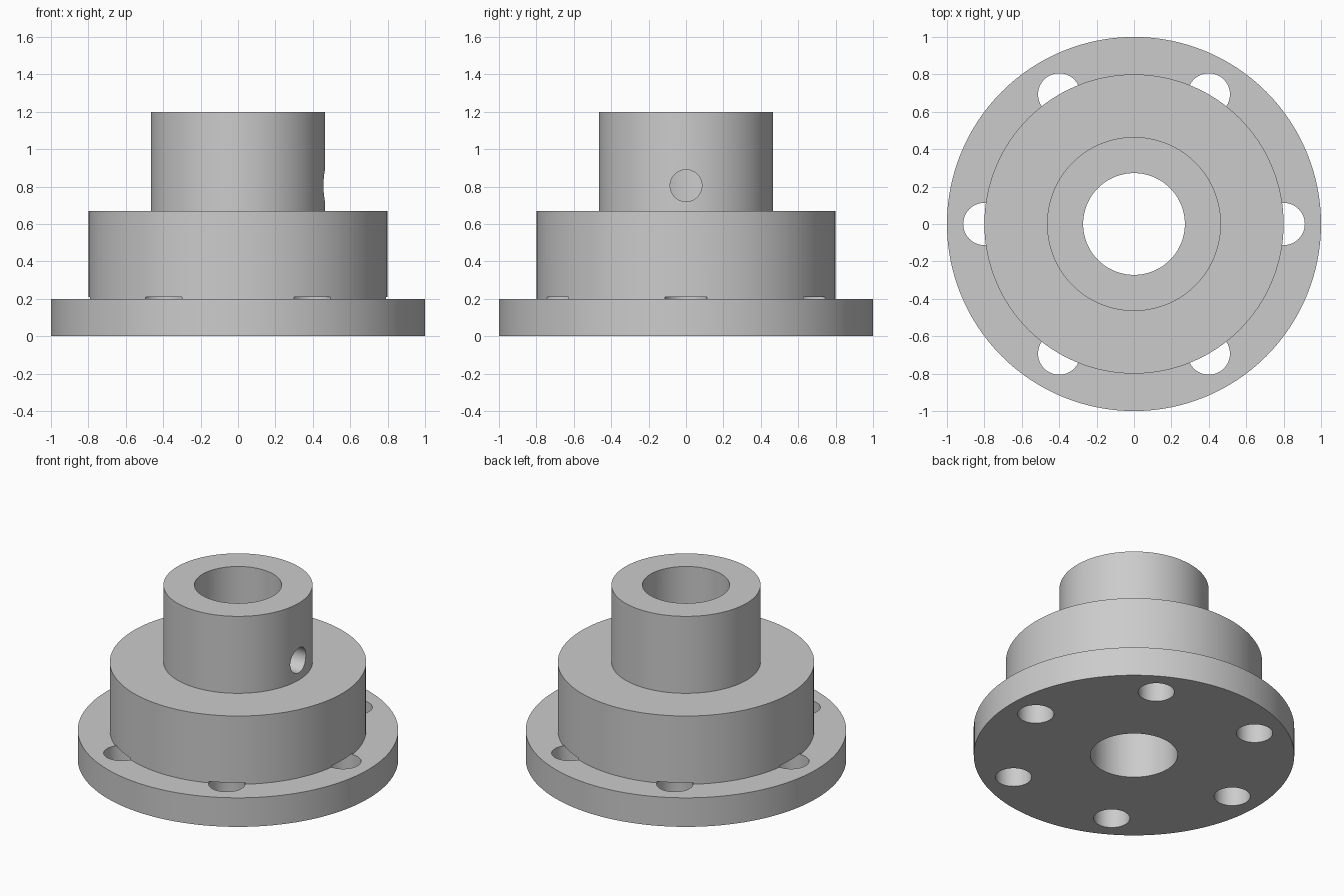
import bpy, bmesh
from math import radians, cos, sin, pi

if "Cube" in bpy.data.objects:
    bpy.data.objects.remove(bpy.data.objects["Cube"], do_unlink=True)

# Single plain metal colour
metal = bpy.data.materials.new("grey_metal")
metal.use_nodes = True
colour = (0.6, 0.6, 0.6, 1)
metal.diffuse_color = colour
metal.node_tree.nodes["Principled BSDF"].inputs["Base Color"].default_value = colour

SEGMENTS = 128
BORE = 0.272
FLANGE_TOP, HUB_TOP, COLLAR_TOP = 0.2, 0.67, 1.2


def lathe(name, profile):
    """Revolve a closed (radius, height) profile around z."""
    bm = bmesh.new()
    verts = [bm.verts.new((r, 0, z)) for r, z in profile]
    edges = [bm.edges.new((v, verts[(i + 1) % len(verts)])) for i, v in enumerate(verts)]
    bmesh.ops.spin(bm, geom=verts + edges, cent=(0, 0, 0), axis=(0, 0, 1),
                   angle=2 * pi, steps=SEGMENTS, use_merge=True)
    bmesh.ops.remove_doubles(bm, verts=bm.verts, dist=1e-5)
    bmesh.ops.recalc_face_normals(bm, faces=bm.faces)
    mesh = bpy.data.meshes.new(name)
    bm.to_mesh(mesh)
    bm.free()
    obj = bpy.data.objects.new(name, mesh)
    bpy.context.collection.objects.link(obj)
    mesh.materials.append(metal)
    return obj


def drill(target, name, radius, depth, location, rotation=(0, 0, 0)):
    """Cut a round hole with a cylinder."""
    bpy.ops.mesh.primitive_cylinder_add(vertices=64, radius=radius, depth=depth,
                                        location=location, rotation=rotation)
    cutter = bpy.context.object
    cutter.name = name
    cutter.data.materials.append(metal)
    mod = target.modifiers.new(name, 'BOOLEAN')
    mod.operation = 'DIFFERENCE'
    mod.solver = 'EXACT'
    mod.object = cutter
    bpy.context.view_layer.objects.active = target
    bpy.ops.object.modifier_apply(modifier=mod.name)
    bpy.data.objects.remove(cutter, do_unlink=True)


# Stepped body: flange, hub and collar around one bore
body = lathe("flanged_hub", [
    (BORE, 0), (1, 0), (1, FLANGE_TOP), (0.8, FLANGE_TOP), (0.8, HUB_TOP),
    (0.465, HUB_TOP), (0.465, COLLAR_TOP), (BORE, COLLAR_TOP)])

# Six bolt holes, ending just inside the hub
for i in range(6):
    a = i * pi / 3
    drill(body, "bolt_hole", 0.113, 0.41,
          (0.8 * cos(a), 0.8 * sin(a), 0.21 - 0.205))

# Set-screw hole through one side of the collar
drill(body, "set_screw_hole", 0.085, 0.5, (0.4, 0, 0.805), (0, pi / 2, 0))

# Smooth walls with crisp edges
bpy.ops.object.select_all(action='DESELECT')
body.select_set(True)
bpy.context.view_layer.objects.active = body
bpy.ops.object.shade_smooth_by_angle(angle=radians(30))
